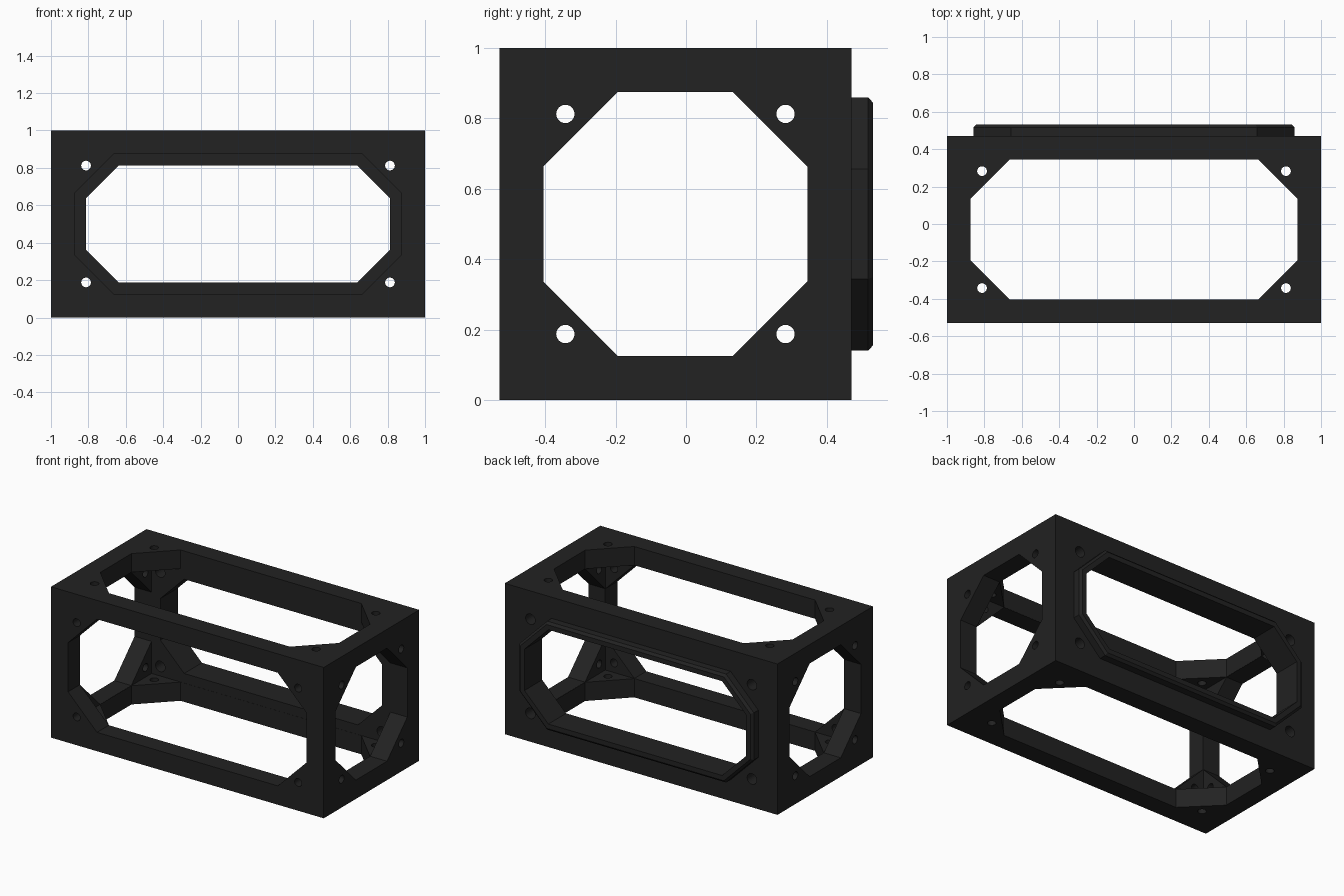
import bpy, bmesh, math
from mathutils import Vector

if "Cube" in bpy.data.objects:
    bpy.data.objects.remove(bpy.data.objects["Cube"])

YC, ZC = -0.03, 0.5              # centre of the box
CENTRE = Vector((0, YC, ZC))
WALL, CHAMFER, HOLE_INSET = 0.125, 0.212, 0.1875
HALF = (1.0, 0.5, 0.5)

mat = bpy.data.materials.new("black_plastic")
mat.diffuse_color = (0.016, 0.016, 0.016, 1)
mat.use_nodes = True
mat.node_tree.nodes["Principled BSDF"].inputs["Base Color"].default_value = mat.diffuse_color


def octagon(a, b, inset=0.0):
    """Chamfered rectangle outline with even inward offset."""
    c = CHAMFER - inset * (2 - math.sqrt(2))
    a, b = a - inset, b - inset
    return [(a, b - c), (a - c, b), (c - a, b), (-a, b - c),
            (-a, c - b), (c - a, -b), (a - c, -b), (a, c - b)]


def circle(u, v, r, n=24):
    return [(u + r * math.cos(2 * math.pi * i / n),
             v + r * math.sin(2 * math.pi * i / n)) for i in range(n)]


def place(axis, u, v, d):
    """Profile point (u, v) at depth d along an axis, relative to the box centre."""
    p = [0, 0, 0]
    p[axis] = d
    others = [i for i in range(3) if i != axis]
    p[others[0]], p[others[1]] = u, v
    return CENTRE + Vector(p)


def loft(name, axis, sections, caps=True):
    """Bridge a list of (outline, depth) sections."""
    bm = bmesh.new()
    rings = [[bm.verts.new(place(axis, u, v, d)) for u, v in pts] for pts, d in sections]
    n = len(rings[0])
    for r0, r1 in zip(rings, rings[1:]):
        for i in range(n):
            j = (i + 1) % n
            bm.faces.new((r0[i], r0[j], r1[j], r1[i]))
    if caps:
        bm.faces.new(rings[0])
        bm.faces.new(rings[-1])
    bmesh.ops.recalc_face_normals(bm, faces=bm.faces)
    me = bpy.data.meshes.new(name)
    bm.to_mesh(me)
    bm.free()
    ob = bpy.data.objects.new(name, me)
    bpy.context.collection.objects.link(ob)
    return ob


def rect(a, b):
    return [(a, b), (-a, b), (-a, -b), (a, -b)]


def cut(target, cutter):
    """Subtract a cutter, then discard it."""
    cutter.hide_render = True
    mod = target.modifiers.new("cut", 'BOOLEAN')
    mod.operation, mod.solver, mod.object = 'DIFFERENCE', 'EXACT', cutter
    bpy.context.view_layer.objects.active = target
    bpy.ops.object.modifier_apply(modifier=mod.name)
    bpy.data.objects.remove(cutter)


# hollow box
frame = loft("box_frame", 2, [(rect(1, 0.5), -0.5), (rect(1, 0.5), 0.5)])
e = WALL - 0.001
cut(frame, loft("cavity", 2, [(rect(1 - e, 0.5 - e), e - 0.5), (rect(1 - e, 0.5 - e), 0.5 - e)]))

# octagonal windows and corner screw holes; the back window is narrower
for axis in range(3):
    a, b = [HALF[i] for i in range(3) if i != axis]
    for side in (-1, 1):
        back = axis == 1 and side == 1
        ends = (side * (HALF[axis] - 0.2), side * (HALF[axis] + 0.1))
        window = octagon(a - WALL, b - WALL, 0.0625 if back else 0)
        cut(frame, loft("window", axis, [(window, d) for d in ends]))
        for su in (-1, 1):
            for sv in (-1, 1):
                hole = circle(su * (a - HOLE_INSET), sv * (b - HOLE_INSET),
                              0.035 if back else 0.026)
                cut(frame, loft("hole", axis, [(hole, d) for d in ends]))

# raised plug rim around the back window, with bevelled outer edge
a, b = 1 - WALL, 0.5 - WALL
rim = loft("back_rim", 1, [(octagon(a, b, 0.0156), 0.5),
                           (octagon(a, b, 0.0156), 0.547),
                           (octagon(a, b, 0.031), 0.5615),
                           (octagon(a, b, 0.0625), 0.5615),
                           (octagon(a, b, 0.0625), 0.5)], caps=False)

for ob in (frame, rim):
    ob.data.materials.clear()
    ob.data.materials.append(mat)
